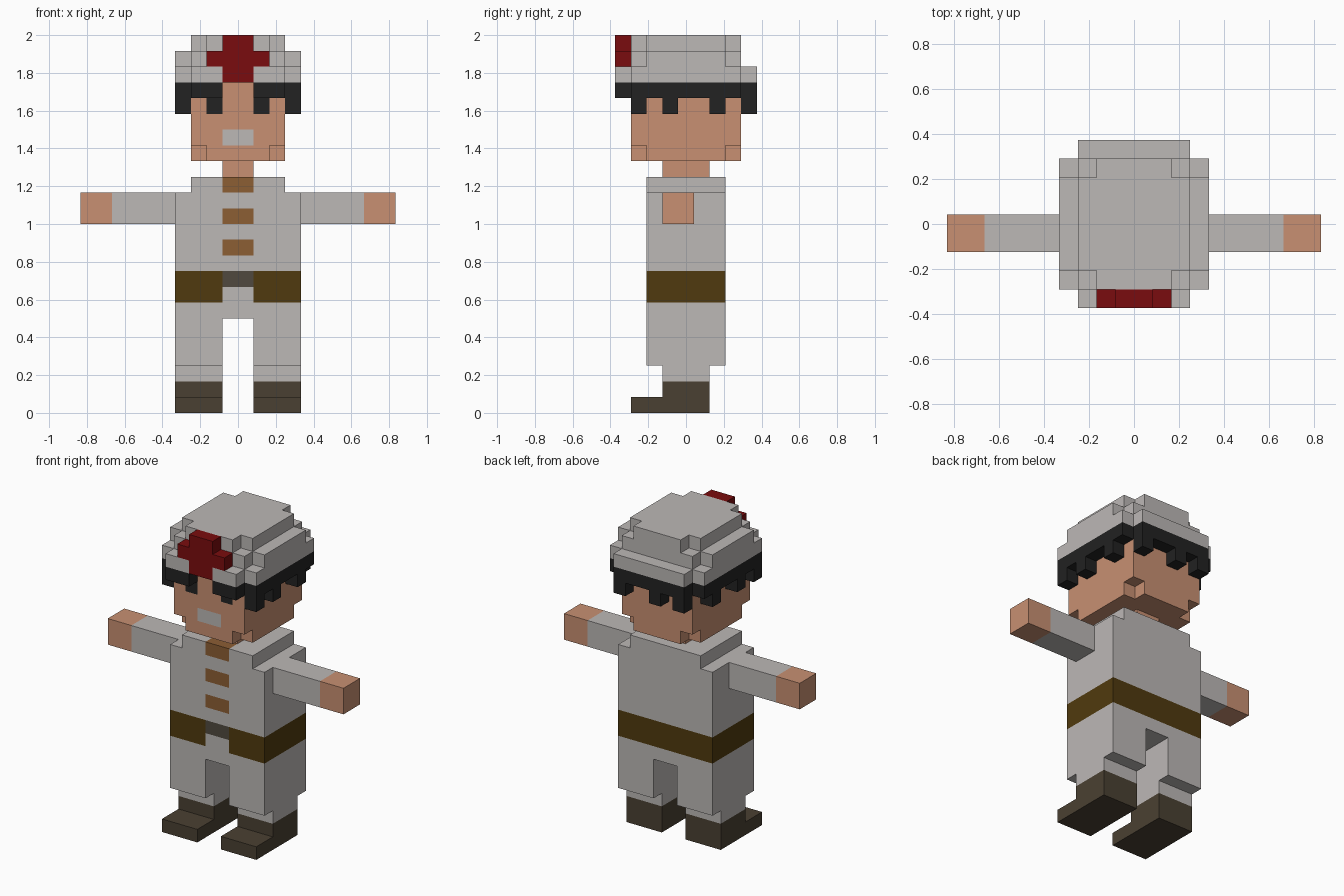
import bpy, bmesh
from mathutils import Vector

if "Cube" in bpy.data.objects:
    bpy.data.objects.remove(bpy.data.objects["Cube"])

U = 1 / 12  # edge length of one block

def srgb(r, g, b):
    lin = lambda c: c / 12.92 if c <= 0.04045 else ((c + 0.055) / 1.055) ** 2.4
    return tuple(lin(v / 255) for v in (r, g, b)) + (1.0,)

COLOURS = {
    "pale_cloth": srgb(188, 184, 182), "skin": srgb(200, 144, 114),
    "dark_red": srgb(122, 12, 14), "black_hair": srgb(34, 34, 34),
    "belt_brown": srgb(80, 58, 14), "button_brown": srgb(140, 94, 52),
    "boot_brown": srgb(74, 64, 50), "buckle_grey": srgb(80, 73, 62),
}
MATS = {}
for key, col in COLOURS.items():
    MATS[key] = bpy.data.materials.new(key)
    MATS[key].diffuse_color = col

cells = {}  # block position -> (part, colour); later boxes replace earlier ones

def box(part, colour, x, y, z):
    """Fill a block-aligned box given (min, max) ranges in block units."""
    for i in range(x[0], x[1]):
        for j in range(round(y[0] + .5), round(y[1] + .5)):
            for k in range(z[0], z[1]):
                cells[i, j, k] = (part, colour)

def slab(part, colour, hx, hy, z):
    """Box with its four vertical corners notched by one block."""
    box(part, colour, (-hx, hx), (-hy + 1, hy - 1), z)
    box(part, colour, (-hx + 1, hx - 1), (-hy, hy), z)

def pair(part, colour, x, y, z):
    """Box mirrored to both sides."""
    box("right_" + part, colour, x, y, z)
    box("left_" + part, colour, (-x[1], -x[0]), y, z)

# legs and boots
pair("leg", "pale_cloth", (1, 4), (-2.5, 2.5), (3, 6))
pair("leg", "pale_cloth", (1, 4), (-1.5, 1.5), (2, 3))
pair("boot", "boot_brown", (1, 4), (-1.5, 1.5), (0, 2))
pair("boot", "boot_brown", (1, 4), (-3.5, -1.5), (0, 1))

# torso with shoulders, and front buttons
box("torso", "pale_cloth", (-4, 4), (-2.5, 2.5), (6, 14))
box("torso", "pale_cloth", (-3, 3), (-2.5, 2.5), (14, 15))
for z in (10, 12, 14):
    box("torso", "button_brown", (-1, 1), (-2.5, -1.5), (z, z + 1))

# belt and buckle
box("belt", "belt_brown", (-4, 4), (-2.5, 2.5), (7, 9))
box("torso", "pale_cloth", (-1, 1), (-2.5, -1.5), (7, 8))
box("belt", "buckle_grey", (-1, 1), (-2.5, -1.5), (8, 9))

# arms and hands
pair("arm", "pale_cloth", (4, 8), (-1.5, .5), (12, 14))
pair("hand", "skin", (8, 10), (-1.5, .5), (12, 14))

# neck
box("neck", "skin", (-1, 1), (-1.5, 1.5), (15, 16))

# hair band round the head, open over the forehead
slab("hair", "black_hair", 4, 4.5, (20, 21))
for k in (-1, 0):
    del cells[k, -4, 20]
for y in (-3.5, -1.5, 1.5):
    pair("hair", "black_hair", (3, 4), (y, y + 1), (19, 20))
for x in (-3, -1, 2):
    box("hair", "black_hair", (x, x + 1), (3.5, 4.5), (19, 20))

# head with notched chin corners, mouth and fringe
slab("head", "skin", 3, 3.5, (16, 17))
box("head", "skin", (-3, 3), (-3.5, 3.5), (17, 21))
box("head", "pale_cloth", (-1, 1), (-3.5, -2.5), (17, 18))
for x in (-2, 1):
    box("head", "black_hair", (x, x + 1), (-3.5, -2.5), (19, 20))

# stepped cap with a cross badge
slab("cap", "pale_cloth", 4, 4.5, (21, 22))
slab("cap", "pale_cloth", 4, 3.5, (22, 23))
slab("cap", "pale_cloth", 3, 3.5, (23, 24))
box("cap_cross", "dark_red", (-1, 1), (-4.5, -3.5), (21, 24))
box("cap_cross", "dark_red", (-2, 2), (-4.5, -3.5), (22, 23))

# one mesh per part, keeping only exposed faces and merging flat ones
DIRS = [Vector(d) for d in ((1, 0, 0), (-1, 0, 0), (0, 1, 0),
                            (0, -1, 0), (0, 0, 1), (0, 0, -1))]
for part in sorted({p for p, c in cells.values()}):
    mine = {pos: c for pos, (p, c) in cells.items() if p == part}
    names = sorted(set(mine.values()))
    bm = bmesh.new()
    for pos, colour in mine.items():
        centre = Vector(pos) + Vector((.5, 0, .5))
        for n in DIRS:
            if tuple(int(a + b) for a, b in zip(pos, n)) in cells:
                continue
            s = Vector((n.y, n.z, n.x)) * .5
            t = n.cross(s)
            quad = [centre + n * .5 + v for v in (-s - t, s - t, s + t, t - s)]
            f = bm.faces.new([bm.verts.new(v * U) for v in quad])
            f.material_index = names.index(colour)
    bmesh.ops.remove_doubles(bm, verts=bm.verts, dist=U * .01)
    bmesh.ops.dissolve_limit(bm, angle_limit=.01, verts=bm.verts,
                             edges=bm.edges, delimit={'MATERIAL'})
    mesh = bpy.data.meshes.new(part)
    bm.to_mesh(mesh)
    bm.free()
    for name in names:
        mesh.materials.append(MATS[name])
    bpy.context.collection.objects.link(bpy.data.objects.new(part, mesh))

for m in bpy.data.materials:
    if m.users and not m.is_grease_pencil:
        m.use_nodes = True
        m.node_tree.nodes["Principled BSDF"].inputs["Base Color"].default_value = m.diffuse_color
